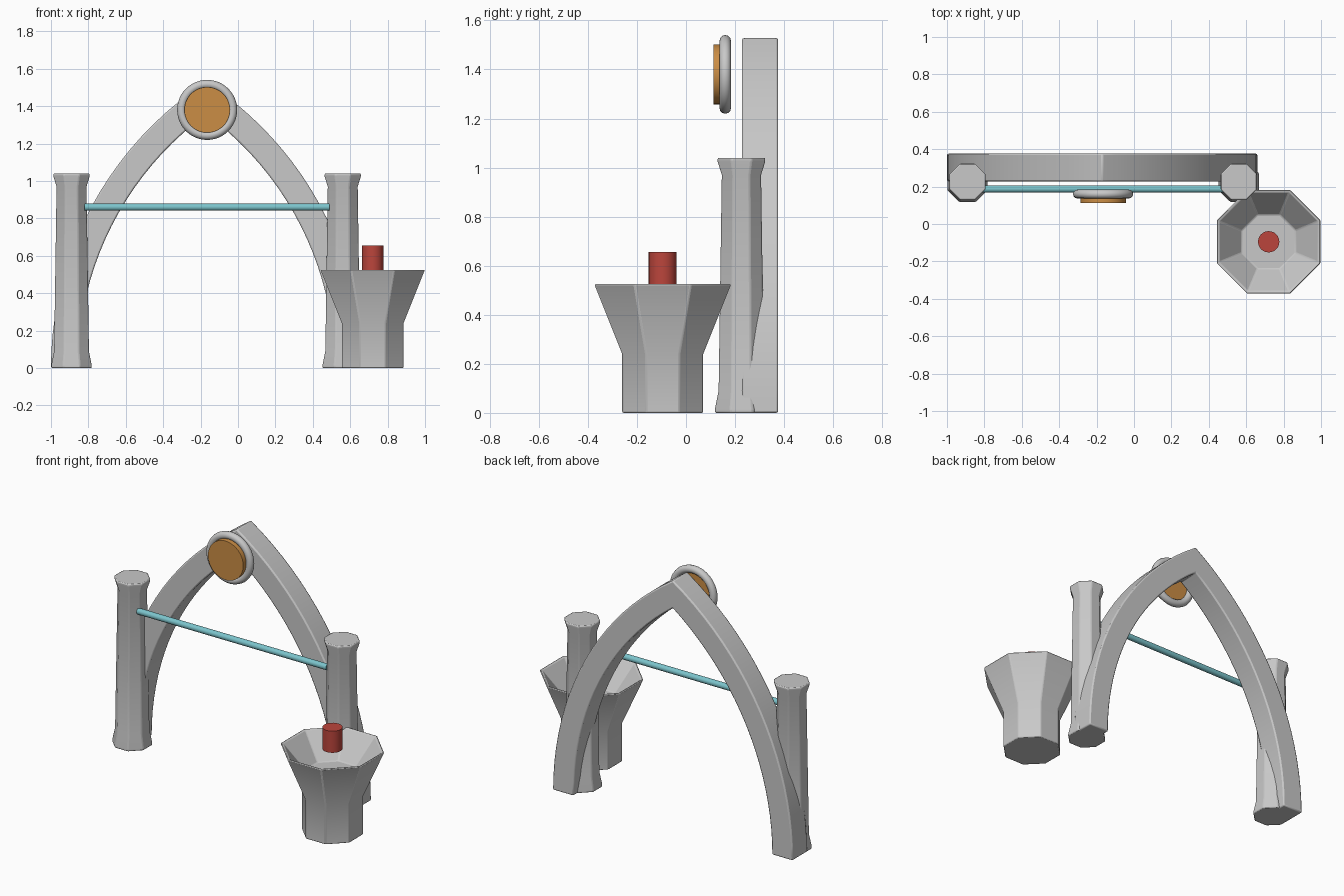
import bpy, bmesh, math
from math import sin, cos, pi, radians

if "Cube" in bpy.data.objects:
    bpy.data.objects.remove(bpy.data.objects["Cube"])


def material(name, rgb):
    m = bpy.data.materials.new(name)
    m.diffuse_color = (*rgb, 1)
    m.use_nodes = True
    m.node_tree.nodes["Principled BSDF"].inputs["Base Color"].default_value = m.diffuse_color
    return m


STONE = material("pale grey stone", (0.58, 0.58, 0.58))
RED = material("red", (0.50, 0.06, 0.045))
ORANGE = material("orange", (0.60, 0.27, 0.06))
CYAN = material("cyan", (0.20, 0.55, 0.60))


def finish(bm, name, mat, loc=(0, 0, 0), bevel=0.0, angle=30):
    bmesh.ops.recalc_face_normals(bm, faces=bm.faces)
    me = bpy.data.meshes.new(name)
    bm.to_mesh(me)
    bm.free()
    me.materials.append(mat)
    ob = bpy.data.objects.new(name, me)
    ob.location = loc
    bpy.context.collection.objects.link(ob)
    if bevel:
        b = ob.modifiers.new("soft edges", 'BEVEL')
        b.width = bevel
        b.segments = 2
        b.limit_method = 'ANGLE'
        b.angle_limit = radians(25)
    bpy.ops.object.select_all(action='DESELECT')
    ob.select_set(True)
    bpy.context.view_layer.objects.active = ob
    bpy.ops.object.shade_smooth_by_angle(angle=radians(angle))
    return ob


def octagon_lathe(name, profile, loc, bevel):
    """Stack of octagons; profile is (half flat-to-flat width, z), capped at both ends."""
    bm = bmesh.new()
    k = 1 / cos(pi / 8)
    rings = [[bm.verts.new((r * k * cos(pi / 8 + i * pi / 4),
                            r * k * sin(pi / 8 + i * pi / 4), z))
              for i in range(8)] for r, z in profile]
    for a, b in zip(rings, rings[1:]):
        for i in range(8):
            j = (i + 1) % 8
            bm.faces.new((a[i], a[j], b[j], b[i]))
    bm.faces.new(rings[0][::-1])
    bm.faces.new(rings[-1])
    return finish(bm, name, STONE, loc, bevel)


def cylinder(name, mat, p0, p1, r, n=32, angle=30):
    """Capped cylinder between two points."""
    from mathutils import Vector
    p0, p1 = Vector(p0), Vector(p1)
    d = p1 - p0
    bm = bmesh.new()
    bmesh.ops.create_cone(bm, cap_ends=True, segments=n, radius1=r, radius2=r, depth=d.length)
    bmesh.ops.rotate(bm, verts=bm.verts, matrix=d.to_track_quat('Z', 'Y').to_matrix())
    return finish(bm, name, mat, (p0 + p1) / 2, 0, angle)


CX = -0.17  # arch centre line

# Pointed arch: two mirrored circular arcs swept as a rectangular section
HALF, R_OUT, R_IN, Y0, Y1, N = 0.83, 1.825, 1.682, 0.228, 0.376, 20
off = R_OUT - HALF
bm = bmesh.new()
sections = []
for i in range(2 * N + 1):
    side = -1 if i <= N else 1
    t = (i if i <= N else 2 * N - i) / N
    pts = []
    for r in (R_OUT, R_IN):
        a = t * math.acos(off / r)
        pts.append((side * (r * cos(a) - off), r * sin(a)))
    (xo, zo), (xi, zi) = pts
    sections.append([bm.verts.new(p) for p in
                     ((xo, Y0, zo), (xo, Y1, zo), (xi, Y1, zi), (xi, Y0, zi))])
for a, b in zip(sections, sections[1:]):
    for k in range(4):
        j = (k + 1) % 4
        bm.faces.new((a[k], a[j], b[j], b[k]))
bm.faces.new(sections[0])
bm.faces.new(sections[-1][::-1])
finish(bm, "pointed_arch", STONE, (CX, 0, 0), 0.008)

# Octagonal columns with flared foot and capital
column = [(0.108, 0), (0.108, 0.015), (0.093, 0.09), (0.080, 0.97),
          (0.097, 1.025), (0.097, 1.04)]
for name, x in (("left_column", -0.89), ("right_column", 0.56)):
    octagon_lathe(name, column, (x, 0.226, 0), 0.006)

# Octagonal basin with hollow bowl
basin = [(0.165, 0), (0.165, 0.24), (0.279, 0.525), (0.265, 0.525), (0.145, 0.37)]
octagon_lathe("basin", basin, (0.72, -0.095, 0), 0.006)

# Red stub above the basin
cylinder("red_stub", RED, (0.72, -0.095, 0.52), (0.72, -0.095, 0.655), 0.057, 24)

# Rod between the columns
cylinder("cross_rod", CYAN, (-0.82, 0.187, 0.86), (0.49, 0.187, 0.86), 0.019, 16)

# Round medallion at the apex: ring and disc
MX, MZ = -0.165, 1.38
bm = bmesh.new()
U, V = 48, 12
grid = [[bm.verts.new(((0.137 + 0.0235 * cos(v * 2 * pi / V)) * cos(u * 2 * pi / U),
                       0.0235 * sin(v * 2 * pi / V),
                       (0.137 + 0.0235 * cos(v * 2 * pi / V)) * sin(u * 2 * pi / U)))
         for v in range(V)] for u in range(U)]
for u in range(U):
    for v in range(V):
        u2, v2 = (u + 1) % U, (v + 1) % V
        bm.faces.new((grid[u][v], grid[u2][v], grid[u2][v2], grid[u][v2]))
finish(bm, "medallion_ring", STONE, (MX, 0.16, MZ), 0, 60)
cylinder("medallion_disc", ORANGE, (MX, 0.113, MZ), (MX, 0.16, MZ), 0.122, 48)
